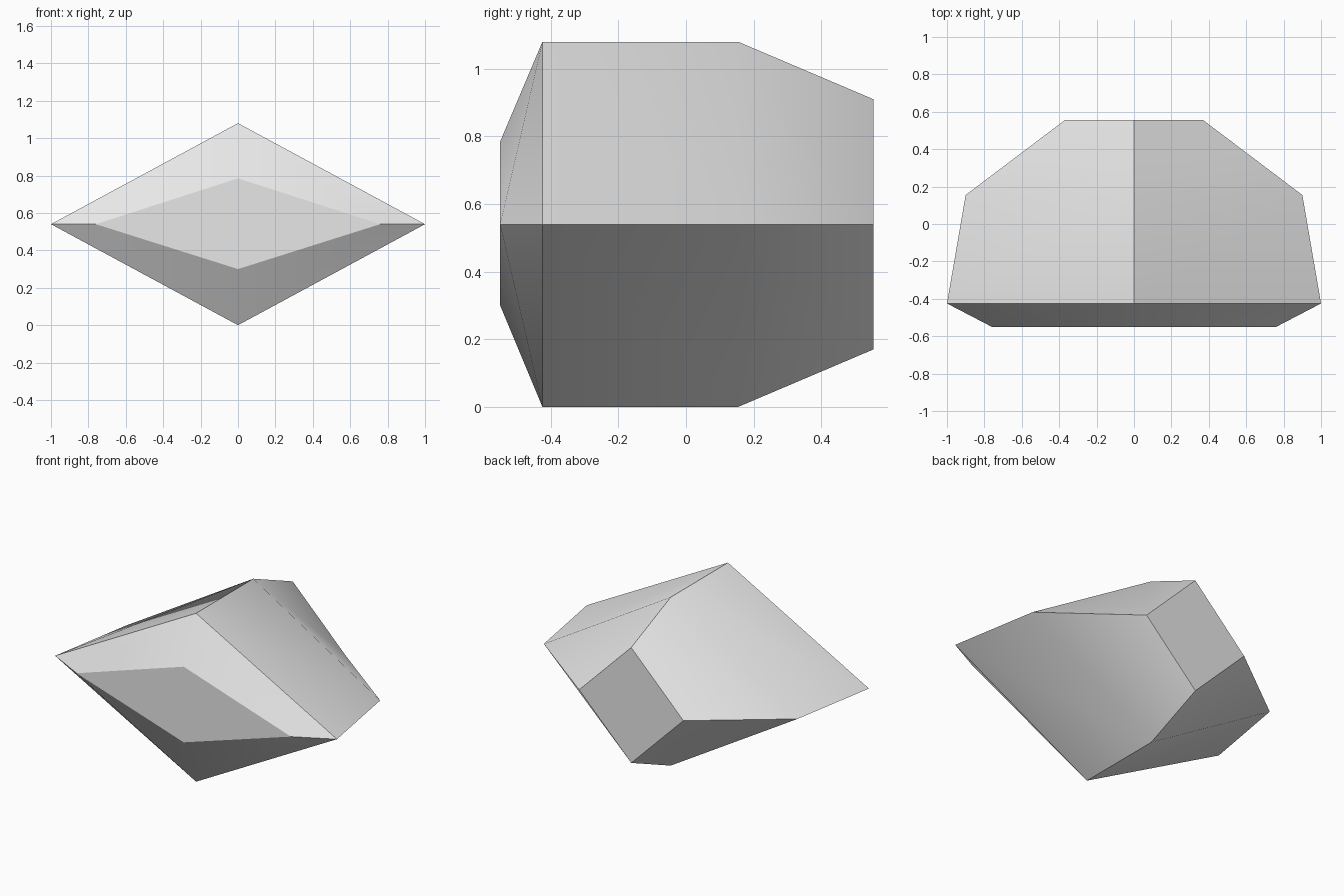
import bpy
import bmesh
import math

cube = bpy.data.objects.get("Cube")
if cube:
    bpy.data.objects.remove(cube, do_unlink=True)

# Plain grey material
grey = bpy.data.materials.new("plain_grey")
grey.use_nodes = True
colour = (0.8, 0.8, 0.8, 1)
grey.diffuse_color = colour
grey.node_tree.nodes["Principled BSDF"].inputs["Base Color"].default_value = colour

# Diamond cross-sections, front to back: y, half width, bottom, top
MID = 0.54
SECTIONS = [
    (-0.55, 0.76, 0.30, 0.785),
    (-0.425, 1.0, 0.0, 1.08),
    (0.155, 0.9, 0.0, 1.08),
    (0.555, 0.37, 0.17, 0.91),
]

bm = bmesh.new()
rings = []
for y, half, low, high in SECTIONS:
    corners = [(half, y, MID), (0, y, high), (-half, y, MID), (0, y, low)]
    rings.append([bm.verts.new(c) for c in corners])

# Side panels; the starting corner sets the fold across each panel
for k in range(len(rings) - 1):
    a, b = rings[k], rings[k + 1]
    for i in range(4):
        j = (i + 1) % 4
        if k == 0 and i % 2 == 0:
            bm.faces.new((a[i], b[i], b[j], a[j]))
        else:
            bm.faces.new((b[i], b[j], a[j], a[i]))

# Flat front and back caps
bm.faces.new(rings[0])
bm.faces.new(rings[-1][::-1])

mesh = bpy.data.meshes.new("faceted_body")
bm.to_mesh(mesh)
bm.free()
mesh.materials.append(grey)
body = bpy.data.objects.new("faceted_body", mesh)
bpy.context.collection.objects.link(body)

# Soft folds inside panels, crisp edges between them
bpy.ops.object.select_all(action="DESELECT")
body.select_set(True)
bpy.context.view_layer.objects.active = body
bpy.ops.object.shade_smooth_by_angle(angle=math.radians(30))
